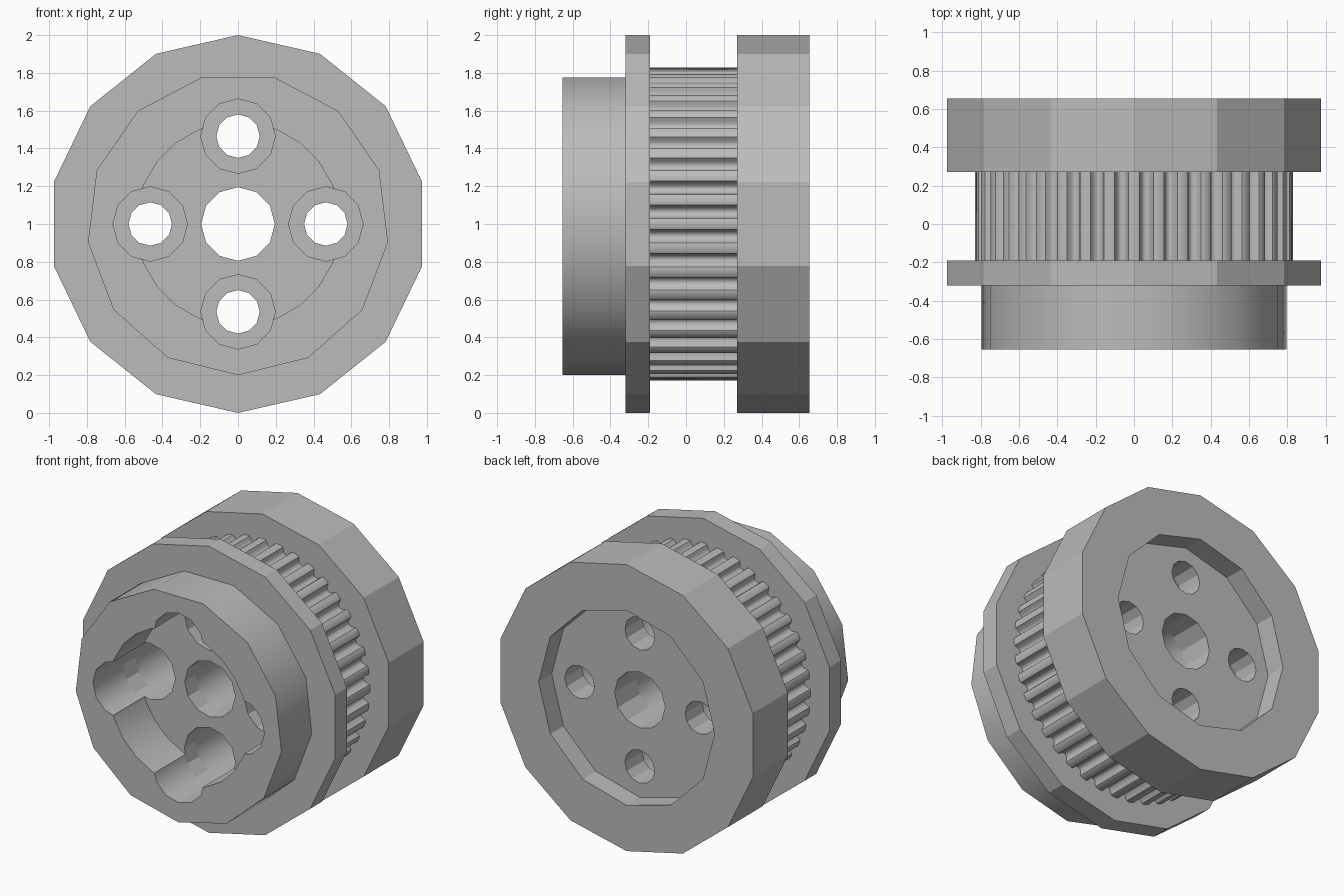
import bpy, bmesh, math

if "Cube" in bpy.data.objects:
    bpy.data.objects.remove(bpy.data.objects["Cube"])

grey = bpy.data.materials.new("plain_grey")
grey.diffuse_color = (0.5, 0.5, 0.5, 1)
grey.use_nodes = True
grey.node_tree.nodes["Principled BSDF"].inputs["Base Color"].default_value = grey.diffuse_color


def ring(sides, r, start=90, cx=0, cz=0):
    """Regular polygon in the x-z plane."""
    return [(cx + r * math.cos(math.radians(start) + math.tau * i / sides),
             cz + r * math.sin(math.radians(start) + math.tau * i / sides))
            for i in range(sides)]


def extrude(name, outline, y0, y1):
    """Prism along y from an x-z outline centred on the axle at z = 1."""
    bm = bmesh.new()
    a = [bm.verts.new((x, y0, z + 1)) for x, z in outline]
    b = [bm.verts.new((x, y1, z + 1)) for x, z in outline]
    n = len(outline)
    bm.faces.new(a)
    bm.faces.new(b[::-1])
    for i in range(n):
        bm.faces.new((a[i], b[i], b[(i + 1) % n], a[(i + 1) % n]))
    bmesh.ops.recalc_face_normals(bm, faces=bm.faces)
    me = bpy.data.meshes.new(name)
    bm.to_mesh(me)
    bm.free()
    me.materials.append(grey)
    ob = bpy.data.objects.new(name, me)
    bpy.context.collection.objects.link(ob)
    return ob


def tooth_outline(teeth=40, r=0.83, depth=0.047):
    """Belt teeth: narrow rounded lands between round-bottomed grooves."""
    # (fraction of pitch, depth fraction)
    shape = [(-.22, .1), (-.14, 0), (.14, 0), (.22, .1), (.27, .4),
             (.33, .8), (.42, .97), (.5, 1), (.58, .97), (.67, .8), (.73, .4)]
    pts = []
    for i in range(teeth):
        for f, d in shape:
            t = math.pi / 2 + math.tau * (i + f) / teeth
            q = r - depth * d
            pts.append((q * math.cos(t), q * math.sin(t)))
    return pts


# Pulley body, front to back
hub = extrude("front_hub", ring(13, 0.8, -90), -0.655, -0.32)
front_flange = extrude("front_flange", ring(14, 1), -0.32, -0.19)
belt_teeth = extrude("belt_teeth", tooth_outline(), -0.19, 0.27)
back_flange = extrude("back_flange", ring(14, 1), 0.27, 0.655)

# Bore, front pocket and back recess
cutters = [extrude("bore_cutter", ring(12, 0.195), -1, 1),
           extrude("front_pocket_cutter", ring(24, 0.54, 97.5), -1, -0.31),
           extrude("back_recess_cutter", ring(12, 0.68), 0.51, 1)]
# Four bolt holes with deep counterbores
for k in range(4):
    cx = 0.465 * math.cos(k * math.pi / 2)
    cz = 0.465 * math.sin(k * math.pi / 2)
    cutters.append(extrude("counterbore_cutter", ring(12, 0.197, 90, cx, cz), -1.1, 0.32))
    cutters.append(extrude("bolt_hole_cutter", ring(12, 0.115, 90, cx, cz), -1.2, 1.1))

# Cut every part, then bake the result
parts = [hub, front_flange, belt_teeth, back_flange]
for ob in parts:
    for c in cutters:
        m = ob.modifiers.new("cut", 'BOOLEAN')
        m.operation = 'DIFFERENCE'
        m.solver = 'EXACT'
        m.object = c
bpy.context.view_layer.update()
deps = bpy.context.evaluated_depsgraph_get()
baked = [bpy.data.meshes.new_from_object(ob.evaluated_get(deps)) for ob in parts]
for ob, me in zip(parts, baked):
    ob.modifiers.clear()
    ob.data = me
for c in cutters:
    bpy.data.objects.remove(c)

# Smooth the round parts, keep the flanges faceted
for ob, angle in ((hub, 35), (belt_teeth, 35), (front_flange, 20), (back_flange, 20)):
    bpy.ops.object.select_all(action='DESELECT')
    ob.select_set(True)
    bpy.context.view_layer.objects.active = ob
    bpy.ops.object.shade_smooth_by_angle(angle=math.radians(angle))
